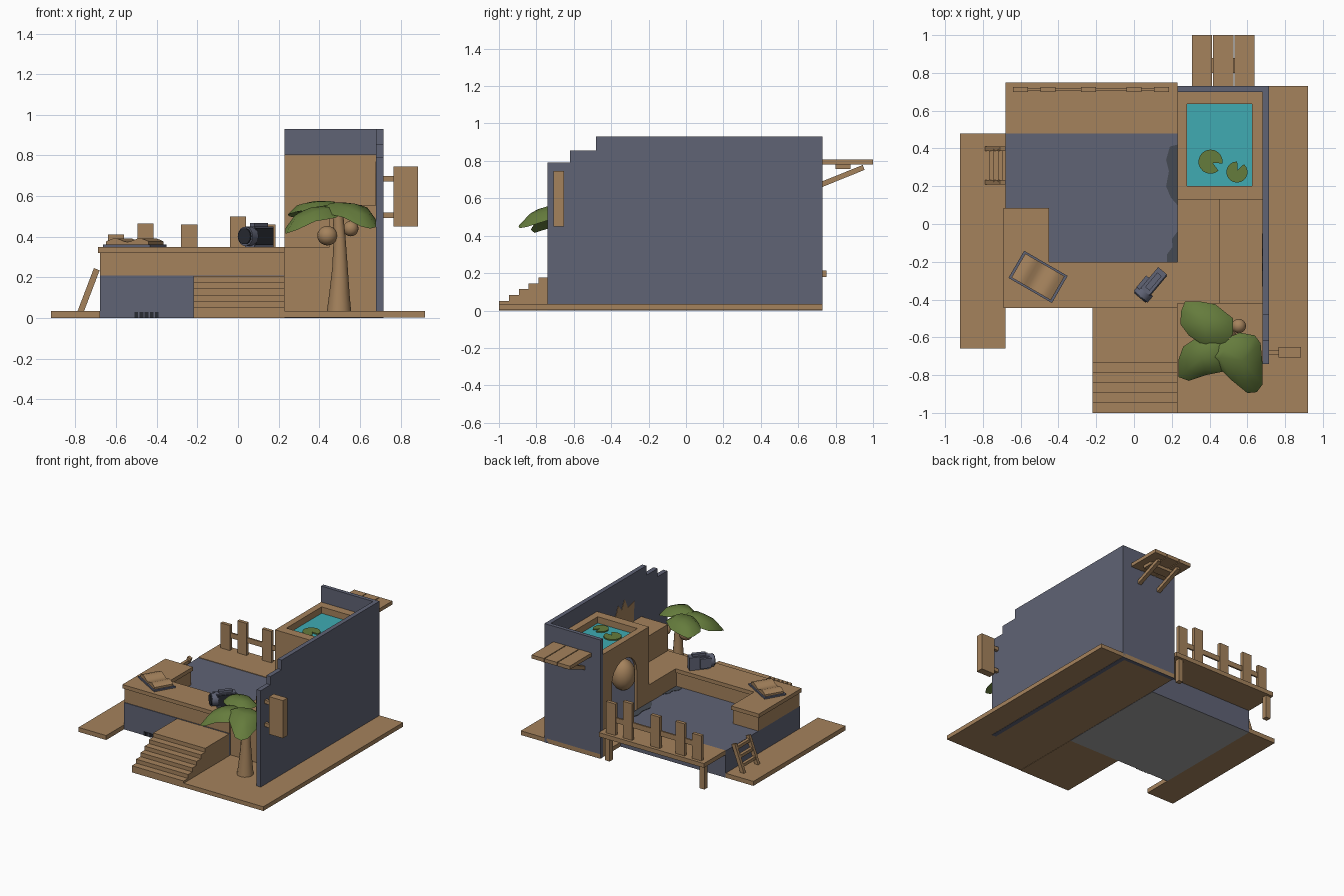
import bpy, bmesh, math
from mathutils import Vector, Matrix

cube = bpy.data.objects.get("Cube")
if cube:
    bpy.data.objects.remove(cube, do_unlink=True)


def material(name, rgb):
    m = bpy.data.materials.new(name)
    m.use_nodes = True
    m.diffuse_color = (*rgb, 1)
    m.node_tree.nodes["Principled BSDF"].inputs["Base Color"].default_value = (*rgb, 1)
    return m


WOOD = material("wood_brown", (0.375, 0.225, 0.108))
SLATE = material("slate_blue", (0.115, 0.125, 0.178))
DARK = material("charcoal", (0.022, 0.025, 0.034))
STAIN = material("stain_grey", (0.06, 0.068, 0.085))
GREY = material("underside_grey", (0.36, 0.36, 0.36))
GREEN = material("leaf_green", (0.13, 0.20, 0.046))
WATER = material("water_teal", (0.05, 0.41, 0.45))


def finish(name, bm, mat, smooth=False):
    bmesh.ops.recalc_face_normals(bm, faces=bm.faces)
    me = bpy.data.meshes.new(name)
    bm.to_mesh(me)
    bm.free()
    me.materials.append(mat)
    ob = bpy.data.objects.new(name, me)
    bpy.context.collection.objects.link(ob)
    if smooth:
        bpy.ops.object.select_all(action="DESELECT")
        ob.select_set(True)
        bpy.context.view_layer.objects.active = ob
        bpy.ops.object.shade_smooth_by_angle(angle=math.radians(50))
    return ob


def box(name, x, y, z, mat=WOOD):
    bm = bmesh.new()
    size = [b - a for a, b in (x, y, z)]
    mid = [(a + b) / 2 for a, b in (x, y, z)]
    bmesh.ops.create_cube(bm, size=1, matrix=Matrix.Translation(mid) @ Matrix.Diagonal((*size, 1)))
    return finish(name, bm, mat)


def bar(name, p, q, side, depth, mat=WOOD):
    """Rectangular beam running between two points."""
    p, q = Vector(p), Vector(q)
    d = q - p
    turn = d.to_track_quat("Z", "Y").to_matrix().to_4x4()
    bm = bmesh.new()
    bmesh.ops.create_cube(bm, size=1, matrix=Matrix.Translation((p + q) / 2) @ turn
                          @ Matrix.Diagonal((side, depth, d.length, 1)))
    return finish(name, bm, mat)


def prism(name, pts, axis, a, b, mat=WOOD, smooth=False):
    """Profile extruded along one axis; points use the two other axes in order."""
    bm = bmesh.new()
    verts = []
    for p in pts:
        c = list(p)
        c.insert("xyz".index(axis), a)
        verts.append(bm.verts.new(c))
    face = bm.faces.new(verts)
    step = Vector([b - a if k == axis else 0 for k in "xyz"])
    new = bmesh.ops.extrude_face_region(bm, geom=[face])["geom"]
    bmesh.ops.translate(bm, vec=step, verts=[v for v in new if isinstance(v, bmesh.types.BMVert)])
    return finish(name, bm, mat, smooth)


def ball(name, centre, radii, mat=WOOD):
    bm = bmesh.new()
    bmesh.ops.create_uvsphere(bm, u_segments=16, v_segments=10, radius=1,
                              matrix=Matrix.Translation(centre) @ Matrix.Diagonal((*radii, 1)))
    return finish(name, bm, mat, True)


# Ground boards, walls and sunken floor block
box("right_ground", (0.23, 0.92), (-1, 0.73), (0.002, 0.035))
box("left_walkway", (-0.92, -0.68), (-0.66, 0.48), (0, 0.035))
prism("side_wall", [(-0.74, 0), (0.73, 0), (0.73, 0.93), (-0.48, 0.93), (-0.48, 0.855),
                    (-0.62, 0.855), (-0.62, 0.79), (-0.74, 0.79)], "x", 0.68, 0.715, SLATE)
box("back_wall", (0.23, 0.70), (0.70, 0.73), (0, 0.93), SLATE)
floor = box("floor_block", (-0.68, 0.23), (-0.44, 0.48), (0, 0.21), SLATE)
floor.data.materials.append(GREY)
for f in floor.data.polygons:
    f.material_index = int(f.normal.z < -0.5)
prism("floor_stain", [(0.23, 0.42), (0.19, 0.41), (0.17, 0.34), (0.185, 0.28), (0.17, 0.2), (0.195, 0.14),
                      (0.23, 0.1)], "z", 0.21, 0.213, STAIN)
prism("floor_stain", [(0.23, -0.04), (0.2, -0.08), (0.205, -0.12), (0.175, -0.16), (0.175, -0.2),
                      (0.23, -0.2)], "z", 0.21, 0.213, STAIN)
for i in range(5):
    x = -0.5 + i * 0.025
    box("drain_slot", (x - 0.009, x + 0.009), (-0.445, -0.44), (0, 0.03), DARK)

# L-shaped counter: body and overhanging top
for name, grow, z in (("counter_body", 0, (0.21, 0.32)), ("counter_top", 0.01, (0.32, 0.35))):
    x0 = -0.68 - grow
    prism(name, [(x0, -0.435 - grow), (0.23, -0.435 - grow), (0.23, -0.21 + grow), (-0.46 + grow, -0.21 + grow),
                 (-0.46 + grow, 0.075 + grow), (x0, 0.075 + grow)], "z", *z)

# Entry stairs
stairs = [(-0.44, 0), (-1, 0)]
for i in range(6):
    y, z = -1 + i * 0.053, 0.052 + i * 0.031
    stairs += [(y, z), (y + 0.053 if i < 5 else -0.44, z)]
prism("entry_stairs", stairs, "x", -0.22, 0.23)

# Seats beside the pool
box("low_seat", (0.23, 0.45), (-0.42, 0.13), (0.035, 0.35))
box("high_seat", (0.45, 0.68), (-0.42, 0.13), (0.035, 0.555))
prism("broken_panel", [(-0.32, 0.555), (-0.06, 0.555), (-0.05, 0.69), (-0.10, 0.68), (-0.13, 0.75), (-0.17, 0.70),
                       (-0.21, 0.77), (-0.25, 0.69), (-0.33, 0.71)], "x", 0.677, 0.68)

# Raised pool on a hollow base with an arched opening
arch = [(0.59, 0.035), (0.28, 0.035)]
arch += [(0.435 - 0.155 * math.cos(t), 0.52 + 0.15 * math.sin(t)) for t in (math.pi * k / 10 for k in range(11))]
prism("pool_base", [(0.13, 0.035), (0.28, 0.035)] + arch[2:] + [(0.59, 0.035), (0.70, 0.035), (0.70, 0.74),
                                                             (0.13, 0.74)], "x", 0.23, 0.25)
box("pool_front", (0.25, 0.68), (0.13, 0.165), (0.035, 0.74))
box("pool_lining", (0.25, 0.68), (0.165, 0.17), (0.035, 0.69), SLATE)
ball("alcove_bulge", (0.345, 0.285, 0.46), (0.09, 0.09, 0.12))
for name, x, y in (("rim_left", (0.23, 0.28), (0.13, 0.70)), ("rim_right", (0.625, 0.68), (0.13, 0.70)),
                   ("rim_front", (0.28, 0.625), (0.13, 0.20)), ("rim_back", (0.28, 0.625), (0.635, 0.70))):
    box(name, x, y, (0.68, 0.805))
box("pool_floor", (0.27, 0.64), (0.19, 0.65), (0.69, 0.74))
box("pool_water", (0.28, 0.625), (0.20, 0.635), (0.74, 0.755), WATER)
for x, y, r, turn in ((0.405, 0.33, 0.064, -0.5), (0.545, 0.275, 0.056, 1.2)):
    pad = [(x + 0.2 * r * math.cos(turn), y + 0.2 * r * math.sin(turn))]
    pad += [(x + r * math.cos(turn + a), y + r * math.sin(turn + a))
            for a in (0.35 + k * (math.tau - 0.7) / 16 for k in range(17))]
    prism("lily_pad", pad, "z", 0.755, 0.764, GREEN)

# Rear shelf with braces
for i in range(3):
    x = 0.307 + i * 0.1125
    box("shelf_plank", (x, x + 0.106), (0.73, 1), (0.78, 0.808))
box("shelf_batten", (0.36, 0.58), (0.80, 0.88), (0.757, 0.78))
for x in (0.38, 0.56):
    bar("shelf_brace", (x, 0.72, 0.672), (x, 0.95, 0.765), 0.03, 0.028)

# Rear deck, legs and fence
box("rear_deck", (-0.68, 0.23), (0.48, 0.75), (0.18, 0.214))
for x in (-0.65, 0.17):
    box("deck_leg", (x - 0.02, x + 0.02), (0.69, 0.73), (0, 0.18))
for x, top in ((-0.60, 0.41), (-0.455, 0.465), (-0.24, 0.46), (0, 0.50), (0.145, 0.46)):
    box("fence_post", (x - 0.04, x + 0.04), (0.698, 0.725), (0.21, top))
box("fence_rail", (-0.64, 0.18), (0.705, 0.718), (0.31, 0.35))

# Leaning ladder
for y in (0.222, 0.398):
    bar("ladder_rail", (-0.775, y, 0.03), (-0.695, y, 0.24), 0.024, 0.03)
for t in (0.25, 0.55, 0.85):
    x, z = -0.775 + 0.08 * t, 0.03 + 0.21 * t
    box("ladder_rung", (x - 0.012, x + 0.012), (0.222, 0.398), (z - 0.012, z + 0.012))

# Hanging board on the side wall
box("sign_board", (0.765, 0.885), (-0.708, -0.652), (0.45, 0.745))
for z in (0.505, 0.685):
    box("sign_arm", (0.71, 0.77), (-0.692, -0.668), (z - 0.014, z + 0.014))

# Palm: flared trunk, nuts and drooping leaves
bm = bmesh.new()
rings = []
for z, r, x in ((0.03, 0.06, 0.497), (0.12, 0.05, 0.499), (0.25, 0.038, 0.502), (0.40, 0.029, 0.5), (0.54, 0.025, 0.49)):
    rings.append([bm.verts.new((x + r * math.cos(k * math.tau / 12), -0.62 + r * math.sin(k * math.tau / 12), z))
                  for k in range(12)])
for a, b in zip(rings, rings[1:]):
    for k in range(12):
        bm.faces.new((a[k], a[k - 1], b[k - 1], b[k]))
bm.faces.new(rings[0])
bm.faces.new(rings[-1])
finish("palm_trunk", bm, WOOD, True)
ball("palm_nut", (0.44, -0.63, 0.405), (0.05, 0.05, 0.048))
ball("palm_nut", (0.555, -0.54, 0.44), (0.038, 0.038, 0.038))


def leaf(outline, top, droop):
    """Domed leaf over an outline, sinking with distance from the trunk."""
    hub = Vector((0.47, -0.63))
    pts = [Vector(p) for p in outline]
    mid = sum(pts, Vector((0, 0))) / len(pts)
    bm = bmesh.new()

    def vert(p, lift):
        return bm.verts.new((p.x, p.y, top - droop * (p - hub).length_squared + lift))

    edge = [vert(p, -0.02) for p in pts]
    for sign in (1, -1):
        ring = [vert(mid.lerp(p, 0.65), 0.016 * sign) for p in pts]
        centre = vert(mid, 0.026 * sign)
        for k in range(len(pts)):
            bm.faces.new((edge[k - 1], edge[k], ring[k], ring[k - 1]))
            bm.faces.new((ring[k - 1], ring[k], centre))
    finish("palm_leaf", bm, GREEN, True)


leaf([(0.27, -0.41), (0.35, -0.41), (0.43, -0.425), (0.525, -0.5), (0.525, -0.58), (0.49, -0.63), (0.38, -0.65),
      (0.29, -0.59), (0.245, -0.53), (0.25, -0.46)], 0.56, 0.5)
leaf([(0.39, -0.70), (0.43, -0.64), (0.50, -0.60), (0.56, -0.575), (0.64, -0.59), (0.67, -0.63), (0.68, -0.74),
      (0.68, -0.85), (0.65, -0.89), (0.60, -0.895), (0.52, -0.83)], 0.555, 0.95)
leaf([(0.235, -0.81), (0.235, -0.72), (0.26, -0.65), (0.32, -0.61), (0.40, -0.58), (0.48, -0.61), (0.51, -0.70),
      (0.48, -0.78), (0.38, -0.80), (0.29, -0.83)], 0.54, 1.2)

# Open book on the counter
place = Matrix.Translation((-0.508, -0.28, 0.35)) @ Matrix.Rotation(math.radians(-30), 4, "Z")
cover = box("book_cover", (-0.133, 0.133), (-0.083, 0.083), (0, 0.012), SLATE)
page = [(-0.12, 0.012), (0.12, 0.012)]
page += [(x / 100, 0.024 + 0.018 * math.sin(math.pi * x / 14) ** 2) for x in range(12, -13, -2)]
pages = prism("book_pages", page, "y", -0.073, 0.073, WOOD, True)
for ob in (cover, pages):
    ob.matrix_world = place

# Hand-held camera resting on the counter, lens towards the front left
place = Matrix.Translation((0.09, -0.32, 0.35)) @ Matrix.Rotation(math.radians(50), 4, "Z")
parts = [box("camera_body", (-0.05, 0.095), (-0.03, 0.03), (0, 0.1), SLATE),
         box("camera_panel", (-0.045, 0.09), (-0.036, -0.03), (0.008, 0.092), DARK),
         box("camera_handle", (-0.03, 0.07), (-0.015, 0.015), (0.1, 0.118), SLATE),
         box("camera_side", (-0.06, 0.02), (0.03, 0.05), (0.015, 0.09), SLATE)]
for name, r, a, b, mat in (("lens_barrel", 0.048, -0.085, -0.04, SLATE), ("lens_glass", 0.04, -0.093, -0.08, DARK)):
    ring = [(r * math.cos(k * math.tau / 14), 0.052 + r * math.sin(k * math.tau / 14)) for k in range(14)]
    parts.append(prism(name, ring, "x", a, b, mat, True))
for ob in parts:
    ob.matrix_world = place
